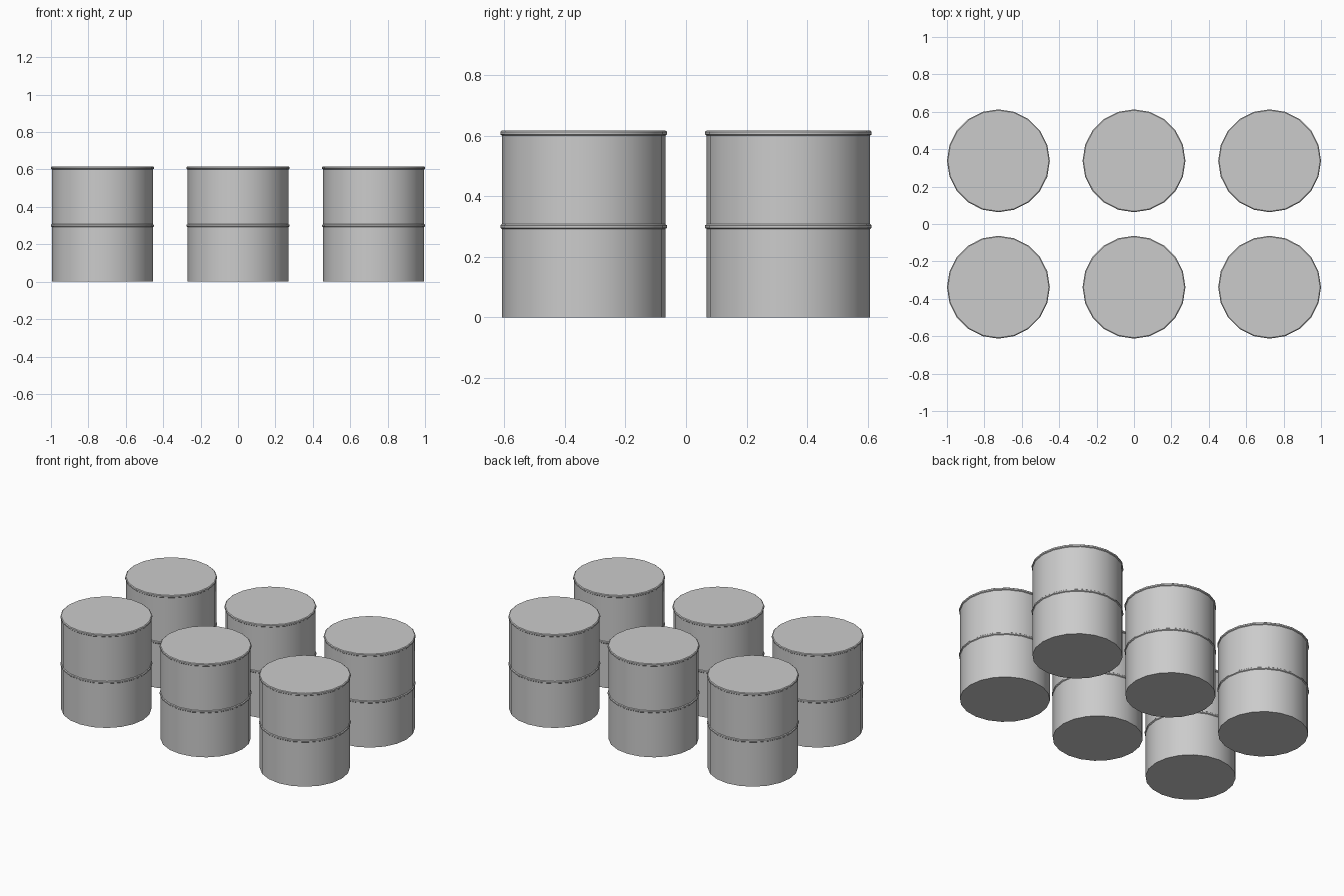
import bpy, bmesh, math

cube = bpy.data.objects.get("Cube")
if cube:
    bpy.data.objects.remove(cube, do_unlink=True)

SIDES = 20
RADIUS, RIM = 0.27, 0.275
HEIGHT = 0.617

steel = bpy.data.materials.new("grey steel")
colour = (0.6, 0.6, 0.6, 1)
steel.diffuse_color = colour
steel.use_nodes = True
steel.node_tree.nodes["Principled BSDF"].inputs["Base Color"].default_value = colour

# Drum outline as (radius, height): wall, middle hoop, wall, top rim
profile = [
    (RADIUS, 0), (RADIUS, 0.292),
    (RIM, 0.296), (RIM, 0.304), (RADIUS, 0.308),
    (RADIUS, 0.6), (RIM, 0.604), (RIM, 0.613), (RADIUS, HEIGHT),
]


def drum_mesh():
    bm = bmesh.new()
    rings = []
    for r, z in profile:
        rings.append([bm.verts.new((r * math.cos(a), r * math.sin(a), z))
                      for a in (math.tau * i / SIDES for i in range(SIDES))])
    for low, high in zip(rings, rings[1:]):
        for i in range(SIDES):
            j = (i + 1) % SIDES
            bm.faces.new((low[i], low[j], high[j], high[i]))
    # Flat base and lid
    bm.faces.new(rings[0][::-1])
    bm.faces.new(rings[-1])
    mesh = bpy.data.meshes.new("drum")
    bm.to_mesh(mesh)
    bm.free()
    mesh.materials.append(steel)
    return mesh


# Two rows of three drums
for row, y in (("front", -0.338), ("back", 0.338)):
    for column, x in (("right", -0.725), ("middle", 0), ("left", 0.725)):
        drum = bpy.data.objects.new(f"{row}_{column}_drum", drum_mesh())
        drum.location = (x, y, 0)
        bpy.context.collection.objects.link(drum)
        bpy.ops.object.select_all(action="DESELECT")
        drum.select_set(True)
        bpy.context.view_layer.objects.active = drum
        bpy.ops.object.shade_smooth_by_angle(angle=math.radians(30))
